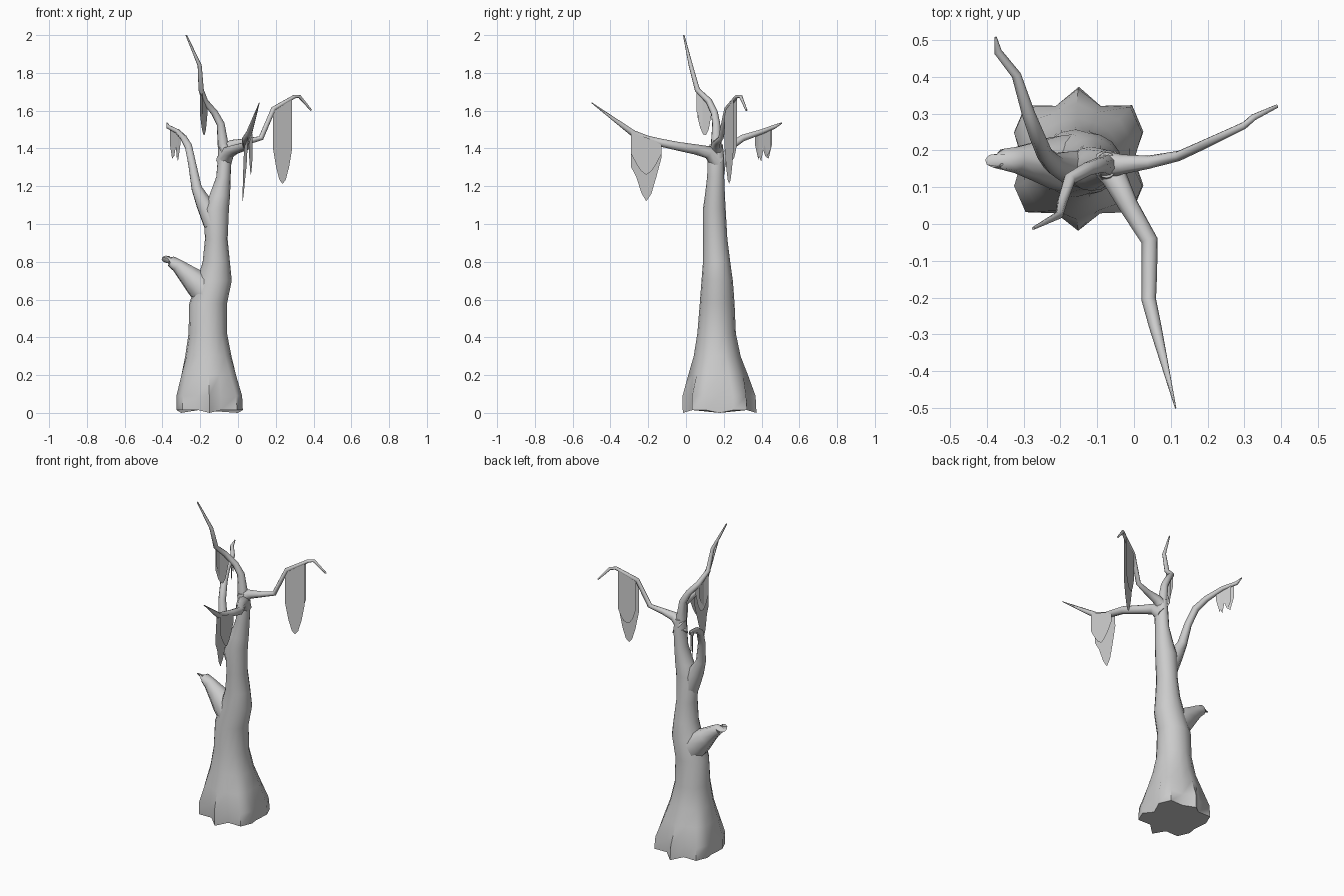
import bpy, math
from mathutils import Vector


def add_mesh(name, verts, faces, angle=60):
    me = bpy.data.meshes.new(name)
    me.from_pydata([tuple(v) for v in verts], [], faces)
    me.update()
    ob = bpy.data.objects.new(name, me)
    bpy.context.collection.objects.link(ob)
    bpy.ops.object.select_all(action='DESELECT')
    ob.select_set(True)
    bpy.context.view_layer.objects.active = ob
    bpy.ops.object.shade_smooth_by_angle(angle=math.radians(angle))
    return ob


def loft(name, rings):
    # skin a stack of equal-length rings and close both ends
    n = len(rings[0])
    verts = [v for r in rings for v in r]
    faces = [(i * n + j, i * n + (j + 1) % n, (i + 1) * n + (j + 1) % n, (i + 1) * n + j)
             for i in range(len(rings) - 1) for j in range(n)]
    last = (len(rings) - 1) * n
    faces += [tuple(reversed(range(n))), tuple(range(last, last + n))]
    return add_mesh(name, verts, faces)


def tube(name, path, sides=8):
    # tapering limb through (x, y, z, radius) points
    pts = [Vector(p[:3]) for p in path]
    rings, u = [], Vector((0.3, 1, 0.1))
    for i, p in enumerate(pts):
        a, b = pts[max(i - 1, 0)], pts[min(i + 1, len(pts) - 1)]
        t = (b - a).normalized()
        u = (u - t * u.dot(t)).normalized()
        v = t.cross(u)
        r = path[i][3]
        rings.append([p + r * (math.cos(k) * u + math.sin(k) * v)
                      for k in (2 * math.pi * j / sides for j in range(sides))])
    return loft(name, rings)


def sheet(name, a, b, bottoms, lean=(0, 0)):
    # hanging strip from line a-b, lower edge heights spaced evenly along it
    a, b, n = Vector(a), Vector(b), len(bottoms)
    verts = []
    for i, z in enumerate(bottoms):
        top = a.lerp(b, i / (n - 1))
        k = (top.z - z) / (top.z - min(bottoms))
        verts += [top, Vector((top.x + lean[0] * k, top.y + lean[1] * k, z))]
    faces = [(2 * i, 2 * i + 1, 2 * i + 3, 2 * i + 2) for i in range(n - 1)]
    return add_mesh(name, verts, faces, 30)


# Trunk: elliptical sections blending into a lobed root flare
lobes = [0.15, 0.19, 0.205, 0.155, 0.195, 0.155, 0.205, 0.19] * 2
sections = [  # z, centre x, centre y, radius x, radius y, root amount
    (0.015, -0.15, 0.178, 0.18, 0.19, 1.0), (0.09, -0.152, 0.175, 0.175, 0.18, 0.88),
    (0.2, -0.155, 0.17, 0.14, 0.14, 0.33), (0.3, -0.157, 0.165, 0.12, 0.118, 0.08),
    (0.42, -0.16, 0.162, 0.102, 0.102, 0), (0.58, -0.158, 0.165, 0.1, 0.092, 0),
    (0.7, -0.125, 0.165, 0.092, 0.083, 0), (0.8, -0.115, 0.162, 0.072, 0.072, 0),
    (0.92, -0.115, 0.155, 0.06, 0.064, 0), (1.08, -0.115, 0.15, 0.067, 0.06, 0),
    (1.15, -0.097, 0.153, 0.055, 0.053, 0), (1.25, -0.077, 0.157, 0.038, 0.045, 0),
    (1.36, -0.07, 0.158, 0.036, 0.043, 0), (1.42, -0.075, 0.16, 0.028, 0.035, 0)]
rings = []
for z, cx, cy, rx, ry, k in sections:
    ring = []
    for j, lobe in enumerate(lobes):
        t = 2 * math.pi * j / 16
        c, s = math.cos(t), math.sin(t)
        ring.append((cx + c * (rx * (1 - k) + lobe * k), cy + s * (ry * (1 - k) + lobe * k),
                     z - (0.015 if z < 0.05 and j % 4 == 0 else 0)))
    rings.append(ring)
loft("trunk", rings)

# Broken stub with a hollow end
tube("broken_stub", [(-0.15, 0.165, 0.62, 0.085), (-0.21, 0.168, 0.682, 0.076),
                     (-0.27, 0.172, 0.735, 0.054), (-0.32, 0.175, 0.78, 0.037),
                     (-0.355, 0.176, 0.803, 0.03), (-0.378, 0.172, 0.814, 0.027),
                     (-0.355, 0.173, 0.8, 0.012)])

# Branches
tube("left_branch", [(-0.13, 0.15, 1.0, 0.055), (-0.18, 0.155, 1.11, 0.045),
                     (-0.219, 0.165, 1.19, 0.029), (-0.243, 0.19, 1.32, 0.022),
                     (-0.262, 0.235, 1.41, 0.021), (-0.287, 0.3, 1.455, 0.018),
                     (-0.32, 0.405, 1.49, 0.013), (-0.37, 0.468, 1.515, 0.011),
                     (-0.376, 0.508, 1.535, 0.003)])
tube("top_branch", [(-0.07, 0.158, 1.34, 0.037), (-0.08, 0.16, 1.43, 0.029),
                    (-0.092, 0.16, 1.53, 0.022), (-0.125, 0.15, 1.59, 0.019),
                    (-0.175, 0.122, 1.65, 0.017), (-0.195, 0.06, 1.71, 0.014),
                    (-0.203, 0.025, 1.84, 0.011), (-0.274, -0.012, 2.0, 0.004)])
tube("right_branch", [(-0.085, 0.16, 1.38, 0.04), (-0.03, 0.162, 1.42, 0.027),
                      (0.04, 0.168, 1.435, 0.018), (0.122, 0.185, 1.455, 0.014),
                      (0.188, 0.215, 1.61, 0.013), (0.3, 0.268, 1.675, 0.01),
                      (0.325, 0.29, 1.675, 0.009), (0.388, 0.32, 1.602, 0.005)])
tube("front_branch", [(-0.075, 0.165, 1.33, 0.045), (-0.05, 0.12, 1.38, 0.034),
                      (-0.015, 0.05, 1.395, 0.027), (0.042, -0.045, 1.412, 0.023),
                      (0.042, -0.13, 1.43, 0.021), (0.04, -0.205, 1.448, 0.02),
                      (0.058, -0.28, 1.48, 0.017), (0.113, -0.5, 1.642, 0.002)])

# Hanging moss, a short and a long layer on each branch
a, b = (0.185, 0.205, 1.615), (0.287, 0.252, 1.665)
sheet("right_moss_long", a, b, [1.4, 1.3, 1.235, 1.212, 1.235, 1.3, 1.4])
a, b = (0.19, 0.225, 1.615), (0.285, 0.27, 1.67)
sheet("right_moss_short", a, b, [1.43, 1.37, 1.345, 1.34, 1.35, 1.38, 1.43])
sheet("front_moss_short", (0.078, -0.29, 1.485), (0.058, -0.13, 1.43),
      [1.37, 1.32, 1.28, 1.26, 1.28, 1.32, 1.37])
sheet("front_moss_long", (0.055, -0.29, 1.485), (0.035, -0.13, 1.43),
      [1.3, 1.25, 1.165, 1.12, 1.16, 1.25, 1.35], (-0.02, 0))
sheet("top_moss_long", (-0.2, 0.06, 1.7), (-0.162, 0.135, 1.64),
      [1.57, 1.51, 1.475, 1.47, 1.5, 1.58])
sheet("top_moss_short", (-0.19, 0.055, 1.7), (-0.18, 0.13, 1.64),
      [1.6, 1.54, 1.5, 1.53, 1.57])
sheet("left_moss_outer", (-0.305, 0.365, 1.48), (-0.36, 0.455, 1.505),
      [1.42, 1.34, 1.42, 1.36, 1.345, 1.42])
sheet("left_moss_inner", (-0.315, 0.38, 1.48), (-0.345, 0.45, 1.5),
      [1.38, 1.33, 1.42, 1.36, 1.4])
